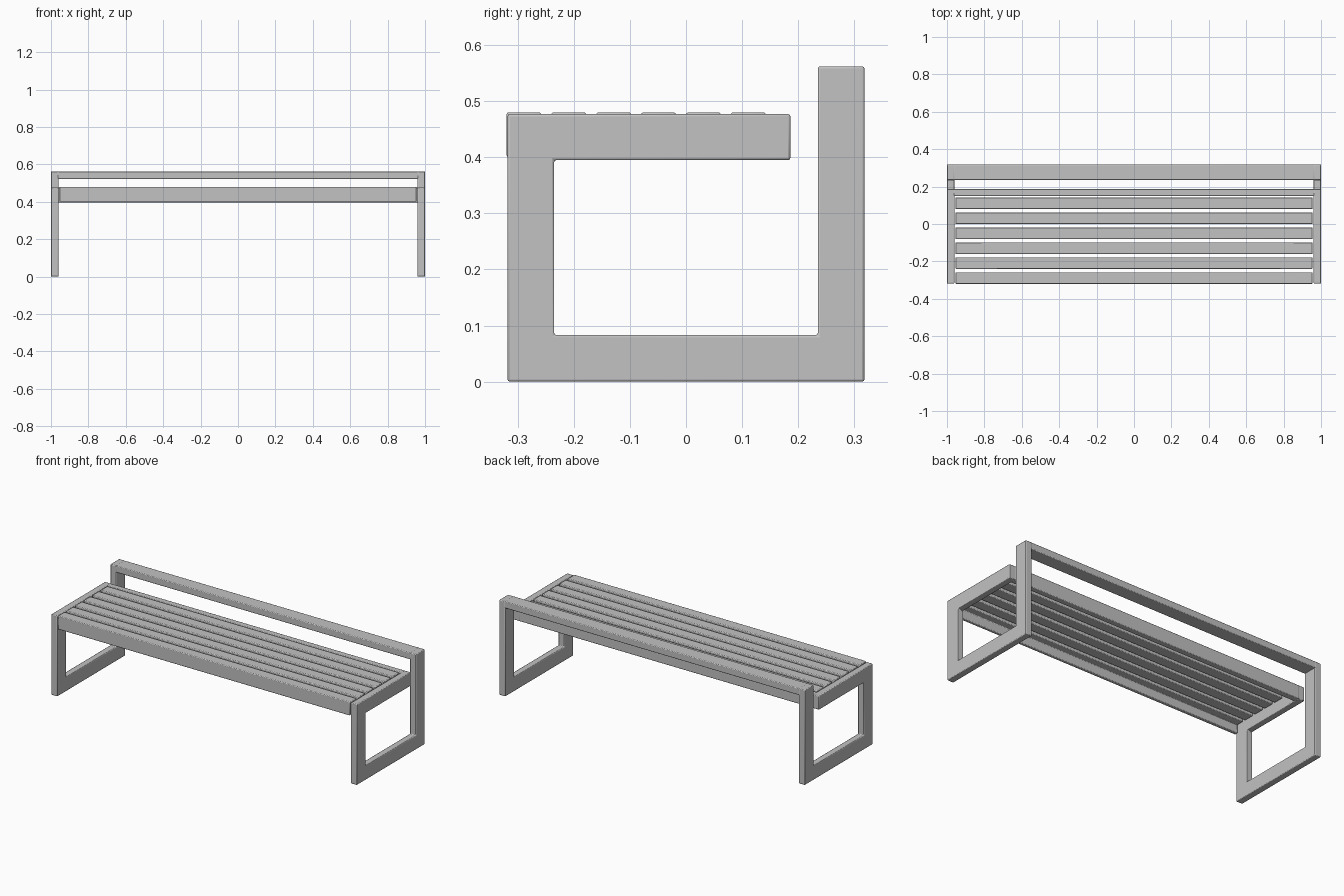
import bpy
import bmesh

cube = bpy.data.objects.get("Cube")
if cube:
    bpy.data.objects.remove(cube, do_unlink=True)

# Painted metal
grey = bpy.data.materials.new("light grey metal")
grey.use_nodes = True
colour = (0.54, 0.54, 0.54, 1)
grey.diffuse_color = colour
grey.node_tree.nodes["Principled BSDF"].inputs["Base Color"].default_value = colour


def extrude_profile(name, profile, x0, x1, bevel=0.004):
    """Sweep a closed (y, z) outline along x, with softened edges."""
    bm = bmesh.new()
    face = bm.faces.new([bm.verts.new((x0, y, z)) for y, z in profile])
    swept = bmesh.ops.extrude_face_region(bm, geom=[face])["geom"]
    moved = [v for v in swept if isinstance(v, bmesh.types.BMVert)]
    bmesh.ops.translate(bm, verts=moved, vec=(x1 - x0, 0, 0))
    bmesh.ops.recalc_face_normals(bm, faces=bm.faces)
    mesh = bpy.data.meshes.new(name)
    bm.to_mesh(mesh)
    bm.free()
    mesh.materials.append(grey)
    obj = bpy.data.objects.new(name, mesh)
    bpy.context.collection.objects.link(obj)
    mod = obj.modifiers.new("soft edges", "BEVEL")
    mod.width = bevel
    mod.segments = 2
    mod.limit_method = "ANGLE"
    bpy.ops.object.select_all(action="DESELECT")
    obj.select_set(True)
    bpy.context.view_layer.objects.active = obj
    bpy.ops.object.shade_smooth_by_angle()
    return obj


def rect(y0, y1, z0, z1):
    return [(y0, z0), (y1, z0), (y1, z1), (y0, z1)]


# Main measures
depth = 0.318
tube = 0.083
inner = depth - tube
top = 0.562
seat_low, seat_high = 0.395, 0.477
seat_back = 0.186
frame_x = 0.96
slat_x = 0.955
slat_top = 0.48

# Side frames: seat arm, front leg, floor runner and back post in one loop
frame = [
    (-depth, 0), (depth, 0), (depth, top), (inner, top),
    (inner, tube), (-inner, tube), (-inner, seat_low),
    (seat_back, seat_low), (seat_back, seat_high), (-depth, seat_high),
]
extrude_profile("left_side_frame", frame, frame_x, 1)
extrude_profile("right_side_frame", frame, -1, -frame_x)

# Cross rails between the frames
extrude_profile("back_rail", rect(inner, depth, top - 0.04, top),
                -frame_x - 0.005, frame_x + 0.005)
extrude_profile("rear_seat_rail", rect(0.15, seat_back, seat_low, seat_high),
                -frame_x - 0.005, frame_x + 0.005)

# Front slat with a folded-down apron
slat_low = slat_top - 0.03
front = -0.32
apron = [
    (front, 0.40), (front + 0.02, 0.40), (front + 0.02, slat_low),
    (front + 0.062, slat_low), (front + 0.062, slat_top), (front, slat_top),
]
extrude_profile("front_slat", apron, -slat_x, slat_x)

# Remaining seat slats
for i in range(1, 6):
    y = front + i * 0.08
    extrude_profile(f"seat_slat_{i}", rect(y, y + 0.062, slat_low, slat_top),
                    -slat_x, slat_x)
